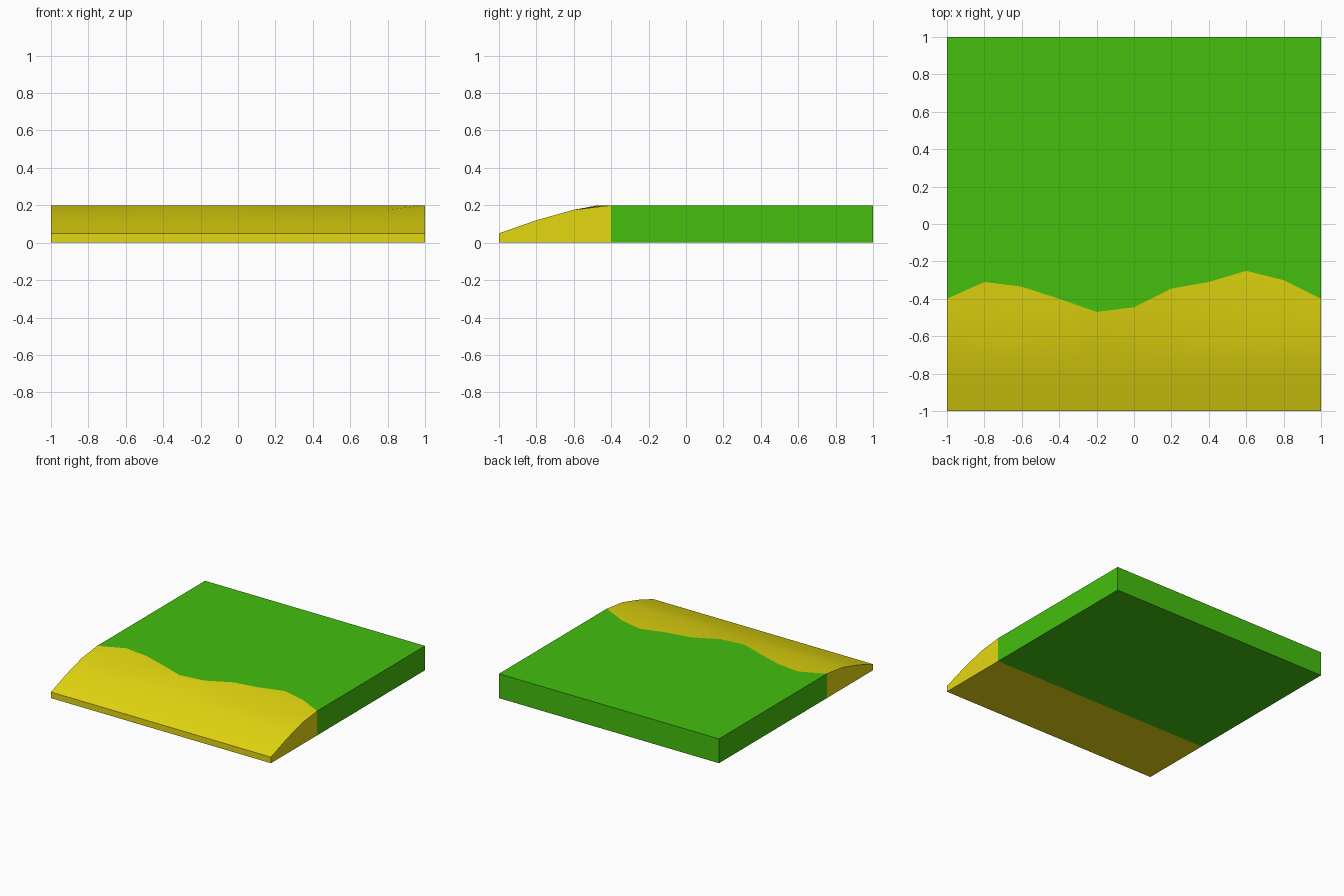
import bpy, bmesh, math

if "Cube" in bpy.data.objects:
    bpy.data.objects.remove(bpy.data.objects["Cube"])

# Shoreline y for each column, evenly spaced from x = -1 to x = 1
SHORE = [-0.4, -0.31, -0.335, -0.4, -0.47, -0.445, -0.345, -0.31, -0.25, -0.3, -0.4]
N = len(SHORE)
SEAM = -0.4          # straight seam on the sides and underside
TOP = 0.2


def material(name, color):
    mat = bpy.data.materials.new(name)
    mat.diffuse_color = (*color, 1)
    mat.use_nodes = True
    mat.node_tree.nodes["Principled BSDF"].inputs["Base Color"].default_value = mat.diffuse_color
    return mat


def slab(name, rows, outer_first, mat):
    """Top surface through rows of (y, z), with two sides, outer wall and bottom; open at the seam."""
    bm = bmesh.new()
    grid = [[bm.verts.new((-1 + 2 * i / (N - 1), *p)) for i, p in enumerate(row)] for row in rows]
    # top surface
    for a, b in zip(grid, grid[1:]):
        for i in range(N - 1):
            bm.faces.new((a[i], a[i + 1], b[i + 1], b[i]))
    # base edges below the first and last rows
    base = [[bm.verts.new((v.co.x, y, 0)) for v in row]
            for row, y in ((grid[0], rows[0][0][0]), (grid[-1], rows[-1][0][0]))]
    outer_top, outer_base = (grid[0], base[0]) if outer_first else (grid[-1], base[1])
    for i in range(N - 1):
        bm.faces.new((outer_top[i], outer_top[i + 1], outer_base[i + 1], outer_base[i]))
        bm.faces.new((base[0][i], base[1][i], base[1][i + 1], base[0][i + 1]))
    # left and right sides
    for i in (0, N - 1):
        bm.faces.new([row[i] for row in grid] + [base[1][i], base[0][i]])
    bmesh.ops.recalc_face_normals(bm, faces=bm.faces)
    # make sure the top faces up
    bm.faces.ensure_lookup_table()
    if bm.faces[0].normal.z < 0:
        bmesh.ops.reverse_faces(bm, faces=bm.faces)
    mesh = bpy.data.meshes.new(name)
    bm.to_mesh(mesh)
    bm.free()
    mesh.materials.append(mat)
    obj = bpy.data.objects.new(name, mesh)
    bpy.context.collection.objects.link(obj)
    bpy.ops.object.select_all(action='DESELECT')
    obj.select_set(True)
    bpy.context.view_layer.objects.active = obj
    bpy.ops.object.shade_smooth_by_angle(angle=math.radians(30))
    return obj


shore = [(y, TOP) for y in SHORE]

# Sand bank curving up to the shoreline
bank = [[(y, z)] * N for y, z in ((-1, 0.05), (-0.8, 0.12), (-0.6, 0.176))]
slab("sand_bank", bank + [shore], True, material("sand", (0.78, 0.69, 0.005)))

# Flat grass behind the shoreline
slab("grass_ground", [shore, [(1, TOP)] * N], False, material("grass", (0.056, 0.52, 0.004)))
